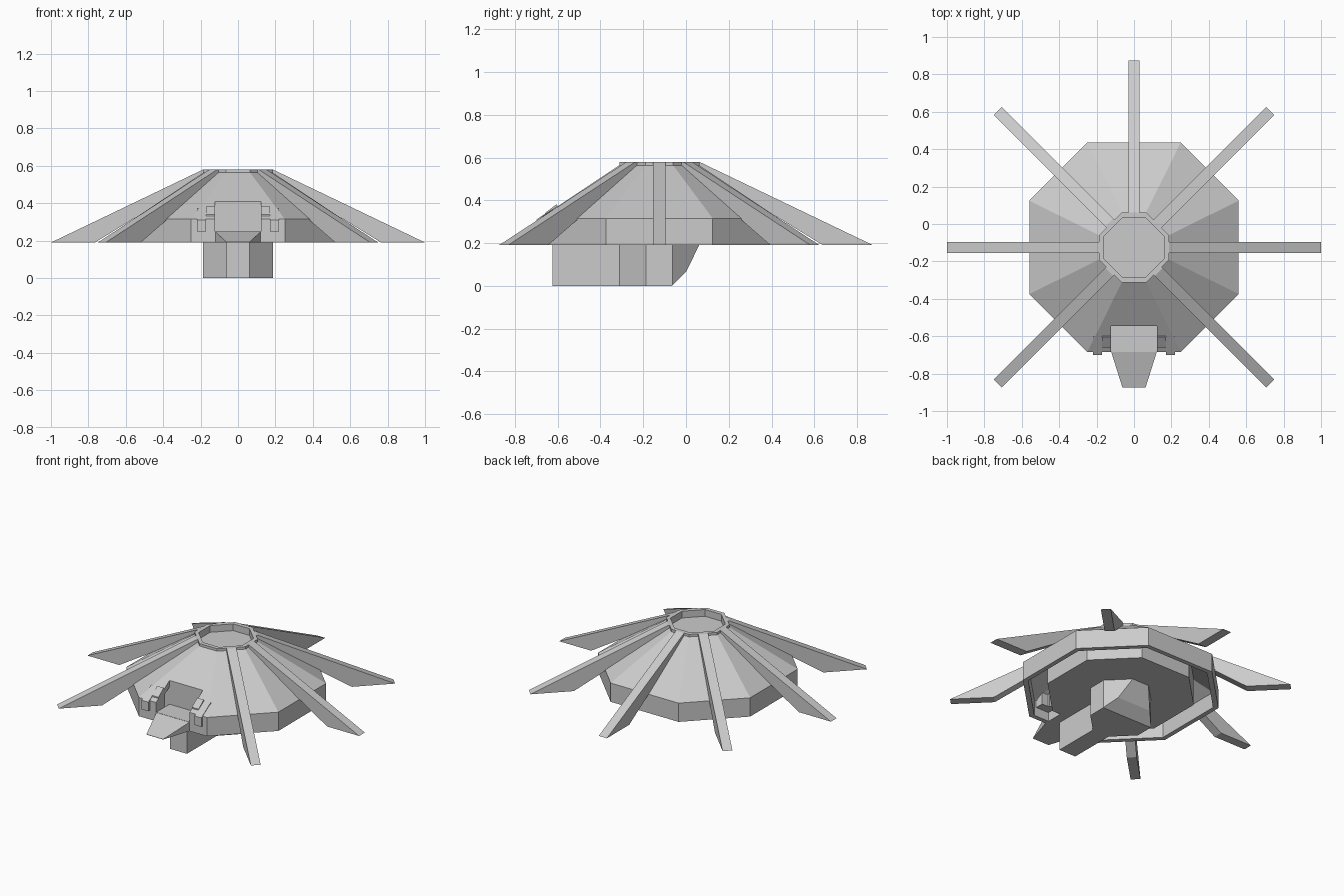
import bpy, bmesh, math
from mathutils import Matrix, Vector

if "Cube" in bpy.data.objects:
    bpy.data.objects.remove(bpy.data.objects["Cube"])

CY = -0.125  # centre of the octagonal roof


def make(name, bm):
    bmesh.ops.recalc_face_normals(bm, faces=bm.faces)
    me = bpy.data.meshes.new(name)
    bm.to_mesh(me)
    bm.free()
    ob = bpy.data.objects.new(name, me)
    bpy.context.collection.objects.link(ob)
    return ob


def octagon(a, b):
    return [(b, a), (a, b), (a, -b), (b, -a), (-b, -a), (-a, -b), (-a, b), (-b, a)]


def loft(name, rings, closed=False):
    """Skin octagonal rings given as (half width, half flat, z)."""
    bm = bmesh.new()
    loops = [[bm.verts.new((x, y + CY, z)) for x, y in octagon(a, b)] for a, b, z in rings]
    pairs = list(zip(loops, loops[1:]))
    if closed:
        pairs.append((loops[-1], loops[0]))
    else:
        bm.faces.new(loops[0])
        bm.faces.new(loops[-1])
    for lo, hi in pairs:
        for i in range(8):
            j = (i + 1) % 8
            bm.faces.new((lo[i], lo[j], hi[j], hi[i]))
    return make(name, bm)


def extrude_x(name, profile, x0, x1):
    """Extrude a (y, z) profile along x."""
    bm = bmesh.new()
    f = bm.faces.new([bm.verts.new((x0, y, z)) for y, z in profile])
    new = bmesh.ops.extrude_face_region(bm, geom=[f])["geom"]
    bmesh.ops.translate(bm, vec=(x1 - x0, 0, 0),
                        verts=[v for v in new if isinstance(v, bmesh.types.BMVert)])
    return make(name, bm)


def box(name, x0, x1, y0, y1, z0, z1):
    return extrude_x(name, [(y0, z0), (y1, z0), (y1, z1), (y0, z1)], x0, x1)


# Hollow roof shell, with the doorway notch cut out of its front
roof = loft("roof", [(0.56, 0.25, 0.19), (0.56, 0.25, 0.315), (0.185, 0.064, 0.565),
                     (0.165, 0.06, 0.53), (0.53, 0.235, 0.295), (0.53, 0.235, 0.19)], True)
notch = box("doorway_cutter", -0.123, 0.123, -0.90, -0.545, 0.25, 0.70)
notch.hide_render = True
notch.hide_set(True)
mod = roof.modifiers.new("doorway", "BOOLEAN")
mod.operation = "DIFFERENCE"
mod.solver = "EXACT"
mod.object = notch

# Inner core under the roof; its front face is the back of the doorway
loft("core", [(0.42, 0.185, 0.19), (0.42, 0.185, 0.385)])

# Raised rim around the roof cap with a sunken centre
loft("cap", [(0.15, 0.055, 0.52), (0.187, 0.065, 0.56), (0.187, 0.065, 0.58),
             (0.16, 0.06, 0.58), (0.16, 0.06, 0.535)])

# Seven sloping roof beams, none above the doorway
for k in range(8):
    if k == 4:
        continue
    tip = 1.03 if k % 2 else 1.0
    beam = extrude_x("roof_beam", [(0.17, 0.555), (0.17, 0.58), (0.187, 0.58), (tip, 0.19),
                                   (0.765, 0.19), (0.50, 0.353)], -0.03, 0.03)
    beam.data.transform(Matrix.Translation((0, CY, 0)) @ Matrix.Rotation(k * math.pi / 4, 4, "Z"))

# Central octagonal column, sliced away at the lower back
column = loft("column", [(0.187, 0.062, 0.0), (0.187, 0.062, 0.21)])
bm = bmesh.new()
bm.from_mesh(column.data)
for (y0, z0), (y1, z1) in [((-0.065, 0), (0, 0.065)), ((0, 0.065), (0.062, 0.19))]:
    bmesh.ops.bisect_plane(bm, geom=bm.verts[:] + bm.edges[:] + bm.faces[:],
                           plane_co=(0, y0, z0), plane_no=Vector((0, z1 - z0, y0 - y1)),
                           clear_outer=True)
    bmesh.ops.holes_fill(bm, edges=[e for e in bm.edges if e.is_boundary])
bmesh.ops.recalc_face_normals(bm, faces=bm.faces)
bm.to_mesh(column.data)
bm.free()

# Passage running from the column to the front
box("passage", -0.062, 0.062, -0.625, -0.25, 0, 0.20)

# Doorway floor and tapered ramp
box("doorway_floor", -0.123, 0.123, -0.685, -0.54, 0.19, 0.25)
ramp = extrude_x("ramp", [(-0.68, 0.19), (-0.68, 0.25), (-0.875, 0.192), (-0.875, 0.19)],
                 -0.123, 0.123)
for v in ramp.data.vertices:
    if v.co.y < -0.8:
        v.co.x *= 0.5

# Stepped brackets on both sides of the doorway
for side, s in (("left", -1), ("right", 1)):
    extrude_x(side + "_bracket_arm", [(-0.70, 0.25), (-0.70, 0.31), (-0.60, 0.375), (-0.60, 0.25)],
              s * 0.17, s * 0.22)
    extrude_x(side + "_bracket_step", [(-0.66, 0.25), (-0.66, 0.34), (-0.605, 0.382),
                                       (-0.59, 0.35), (-0.59, 0.25)], s * 0.123, s * 0.172)
